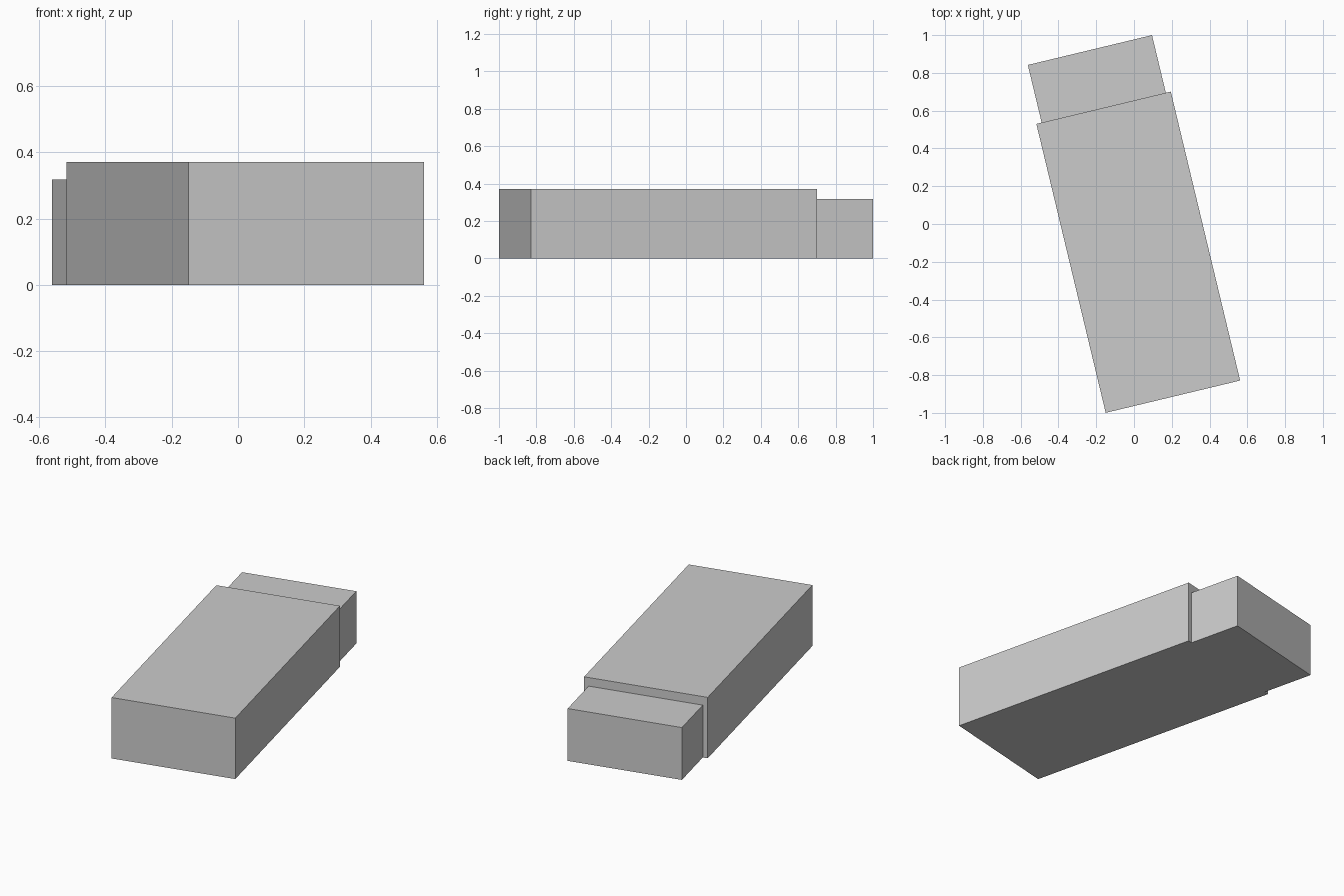
import bpy
import bmesh
from math import radians
from mathutils import Matrix

if "Cube" in bpy.data.objects:
    bpy.data.objects.remove(bpy.data.objects["Cube"], do_unlink=True)

# One plain grey for the whole building
grey = bpy.data.materials.new("plain_grey")
grey.use_nodes = True
colour = (0.6, 0.6, 0.6, 1.0)
grey.diffuse_color = colour
grey.node_tree.nodes["Principled BSDF"].inputs["Base Color"].default_value = colour

TURN = Matrix.Rotation(radians(13.5), 4, "Z")


def block(name, x0, x1, y0, y1, height):
    """Flat-faced box standing on the ground, turned with the building."""
    bm = bmesh.new()
    bmesh.ops.create_cube(bm, size=1)
    place = Matrix.Translation(((x0 + x1) / 2, (y0 + y1) / 2, height / 2))
    size = Matrix.Diagonal((x1 - x0, y1 - y0, height, 1))
    bm.transform(TURN @ place @ size)
    mesh = bpy.data.meshes.new(name)
    bm.to_mesh(mesh)
    bm.free()
    mesh.materials.append(grey)
    obj = bpy.data.objects.new(name, mesh)
    bpy.context.collection.objects.link(obj)
    return obj


# Long main block and the lower, narrower annex behind it
block("main_block", -0.379, 0.353, -0.937, 0.636, 0.37)
block("rear_annex", -0.35, 0.326, 0.636, 0.95, 0.318)
